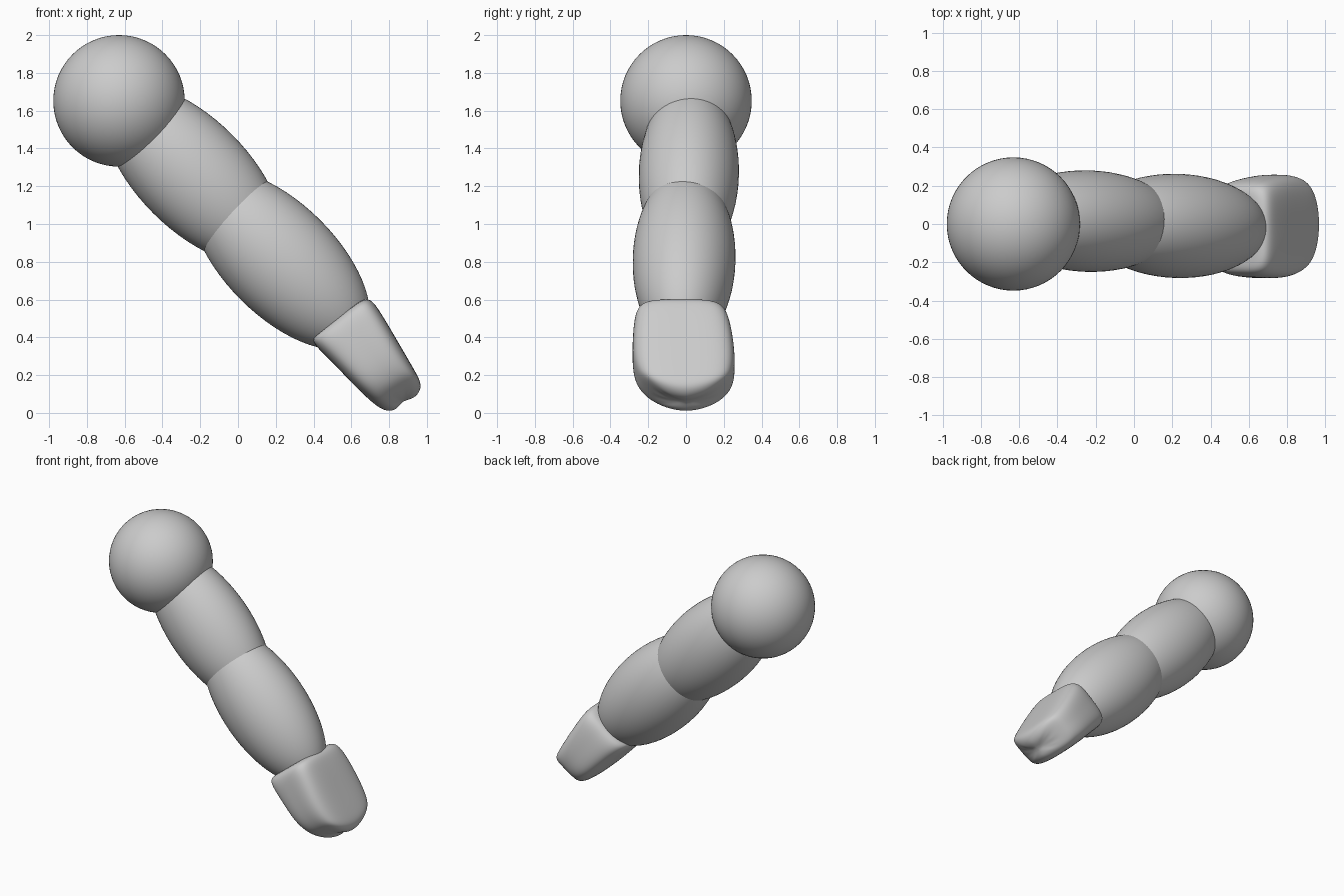
import bpy, bmesh
from mathutils import Vector

cube = bpy.data.objects.get("Cube")
if cube:
    bpy.data.objects.remove(cube, do_unlink=True)

grey = bpy.data.materials.new("plain grey")
grey.use_nodes = True
COLOR = (0.6, 0.6, 0.6, 1)
grey.diffuse_color = COLOR
grey.node_tree.nodes["Principled BSDF"].inputs["Base Color"].default_value = COLOR


def ellipsoid(name, centre, radii, axis=(0, 0, 1)):
    bpy.ops.mesh.primitive_uv_sphere_add(segments=64, ring_count=32, location=centre)
    ob = bpy.context.object
    ob.name = name
    ob.scale = radii
    ob.rotation_euler = Vector(axis).to_track_quat("Z", "Y").to_euler()
    ob.data.materials.append(grey)
    bpy.ops.object.shade_smooth()


# Shoulder ball and the two swollen arm segments
ellipsoid("shoulder_ball", (-0.63, 0, 1.652), (0.348, 0.348, 0.348))
arm_axis = (1, -0.03, -1)
ellipsoid("upper_arm", (-0.24, 0.015, 1.265), (0.265, 0.295, 0.6), arm_axis)
ellipsoid("forearm", (0.225, -0.01, 0.81), (0.272, 0.298, 0.6), arm_axis)

# Hand: rounded box lofted from wrist to fingertips
# Each station: upper edge (x, z), lower edge (x, z), half width, y centre, sag at the sides
stations = [
    ((0.56, 0.52), (0.44, 0.42), 0.12, -0.02, 0),
    ((0.68, 0.63), (0.37, 0.39), 0.23, -0.03, 0),
    ((0.74, 0.56), (0.48, 0.29), 0.26, -0.02, 0),
    ((0.85, 0.37), (0.61, 0.15), 0.275, -0.012, 0),
    ((0.95, 0.20), (0.72, 0.04), 0.255, -0.005, 0.07),
    ((0.99, 0.12), (0.79, -0.01), 0.22, 0, 0.10),
    ((0.93, 0.06), (0.85, 0.01), 0.12, 0, 0.04),
]
quarter = [(1, 0), (1, 0.72), (0.72, 1)]
section = []
for u, v in quarter:
    section.append((u, v))
for _ in range(3):
    section += [(-v, u) for u, v in section[-3:]]
along = Vector((0.5, 0, -0.86))

bm = bmesh.new()
rings = []
for up, low, half, yc, sag in stations:
    a, b = Vector((up[0], yc, up[1])), Vector((low[0], yc, low[1]))
    ring = []
    for u, v in section:
        p = (a + b) / 2 + (a - b) / 2 * u + Vector((0, half * v, 0)) - along * sag * v * v
        ring.append(bm.verts.new(p))
    rings.append(ring)
n = len(section)
for r, s in zip(rings, rings[1:]):
    for i in range(n):
        j = (i + 1) % n
        bm.faces.new((r[i], r[j], s[j], s[i]))
bm.faces.new(rings[0])
bm.faces.new(rings[-1])
bmesh.ops.recalc_face_normals(bm, faces=bm.faces)
for f in bm.faces:
    f.smooth = True
mesh = bpy.data.meshes.new("hand")
bm.to_mesh(mesh)
bm.free()
mesh.materials.append(grey)
hand = bpy.data.objects.new("hand", mesh)
bpy.context.collection.objects.link(hand)
sub = hand.modifiers.new("smoothing", "SUBSURF")
sub.levels = sub.render_levels = 3
